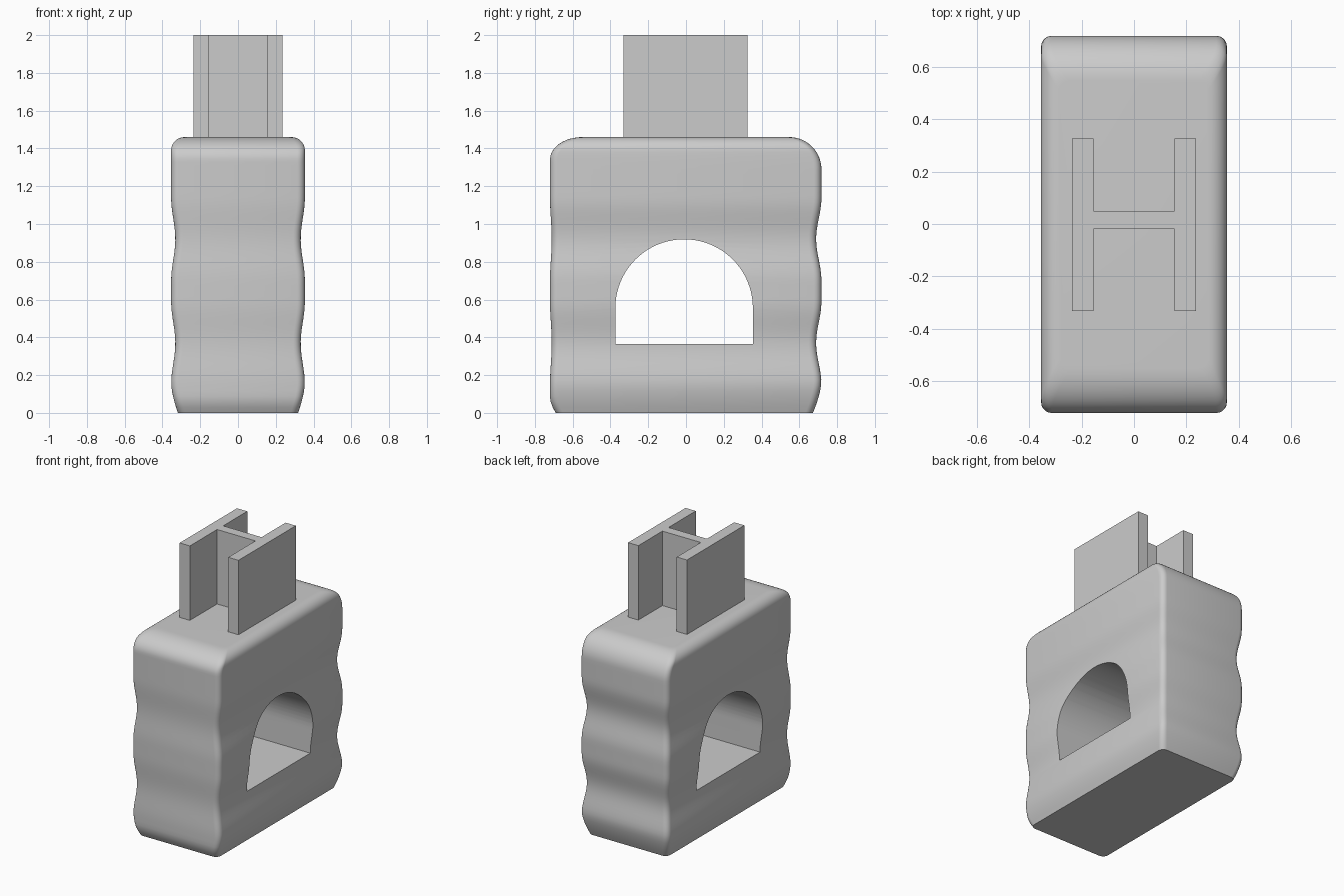
import bpy, bmesh
from math import sin, cos, pi, sqrt, radians

if "Cube" in bpy.data.objects:
    bpy.data.objects.remove(bpy.data.objects["Cube"], do_unlink=True)

grey = bpy.data.materials.new("plain grey")
grey.use_nodes = True
grey.diffuse_color = (0.6, 0.6, 0.6, 1)
grey.node_tree.nodes["Principled BSDF"].inputs["Base Color"].default_value = grey.diffuse_color

TOP = 1.46


def make_object(name, bm):
    bmesh.ops.recalc_face_normals(bm, faces=bm.faces)
    mesh = bpy.data.meshes.new(name)
    bm.to_mesh(mesh)
    bm.free()
    mesh.materials.append(grey)
    ob = bpy.data.objects.new(name, mesh)
    bpy.context.collection.objects.link(ob)
    return ob


def prism(name, outline, offset):
    """Extrude a closed outline of 3D points along an offset."""
    bm = bmesh.new()
    face = bm.faces.new([bm.verts.new(p) for p in outline])
    grown = bmesh.ops.extrude_face_region(bm, geom=[face], use_keep_orig=True)
    verts = [v for v in grown["geom"] if isinstance(v, bmesh.types.BMVert)]
    bmesh.ops.translate(bm, verts=verts, vec=offset)
    return make_object(name, bm)


def wave(z):
    """Depth of the two grip grooves, from 0 to 1."""
    return sum((1 + cos(pi * (z - c) / w)) / 2
               for c, w in ((0.37, 0.22), (0.92, 0.22)) if abs(z - c) < w)


def shoulder(z, width, height):
    """Inset of the rounded top edge."""
    t = max(0, (z - TOP + height) / height)
    return width * (1 - sqrt(max(0, 1 - t * t)))


def foot(z, width, height):
    """Inset of the rounded bottom edge."""
    return width * max(0, 1 - z / height) ** 1.6


# Grip body: rounded rectangles stacked along the height
levels = [i * 1.29 / 44 for i in range(44)]
levels += [1.29 + 0.17 * sin(i * pi / 28) for i in range(15)]
bm = bmesh.new()
rings = []
r = 0.04
for z in levels:
    hx = 0.354 - 0.022 * wave(z) - shoulder(z, 0.07, 0.07) - foot(z, 0.036, 0.16)
    back = 0.717 - 0.028 * wave(z) - shoulder(z, 0.17, 0.17) - foot(z, 0.045, 0.17)
    front = -0.72 + 0.009 * wave(z) + shoulder(z, 0.17, 0.12) + foot(z, 0.03, 0.08)
    ring = []
    for k, (cx, cy) in enumerate(((hx - r, back - r), (r - hx, back - r),
                                  (r - hx, front + r), (hx - r, front + r))):
        for s in range(6):
            a = (k + s / 5) * pi / 2
            ring.append(bm.verts.new((cx + r * cos(a), cy + r * sin(a), z)))
    rings.append(ring)
for low, high in zip(rings, rings[1:]):
    n = len(low)
    for i in range(n):
        j = (i + 1) % n
        bm.faces.new((low[i], low[j], high[j], high[i]))
bm.faces.new(rings[0])
bm.faces.new(rings[-1])
body = make_object("grip_body", bm)

# Arched opening through the body
rad, mid, spring, sill = 0.364, -0.01, 0.555, 0.365
arch = [(-1, mid - rad, sill), (-1, mid + rad, sill)]
arch += [(-1, mid + rad * cos(i * pi / 40), spring + rad * sin(i * pi / 40)) for i in range(41)]
cutter = prism("opening_cutter", arch, (2, 0, 0))
cutter.hide_render = True
cut = body.modifiers.new("opening", "BOOLEAN")
cut.operation = "DIFFERENCE"
cut.solver = "EXACT"
cut.object = cutter
bpy.ops.object.select_all(action="DESELECT")
bpy.context.view_layer.objects.active = body
body.select_set(True)
bpy.ops.object.modifier_apply(modifier=cut.name)
bpy.data.objects.remove(cutter, do_unlink=True)
bpy.ops.object.shade_smooth_by_angle(angle=radians(32))

# Beam-shaped post on top: two flanges joined by a web
out, inn, y0, y1, w0, w1 = 0.236, 0.154, -0.332, 0.326, -0.02, 0.05
right_half = [(inn, w0), (inn, y0), (out, y0), (out, y1), (inn, y1), (inn, w1)]
left_half = [(-x, y) for x, y in reversed(right_half)]
prism("beam_post", [(x, y, TOP - 0.02) for x, y in right_half + left_half], (0, 0, 2 - TOP + 0.02))
